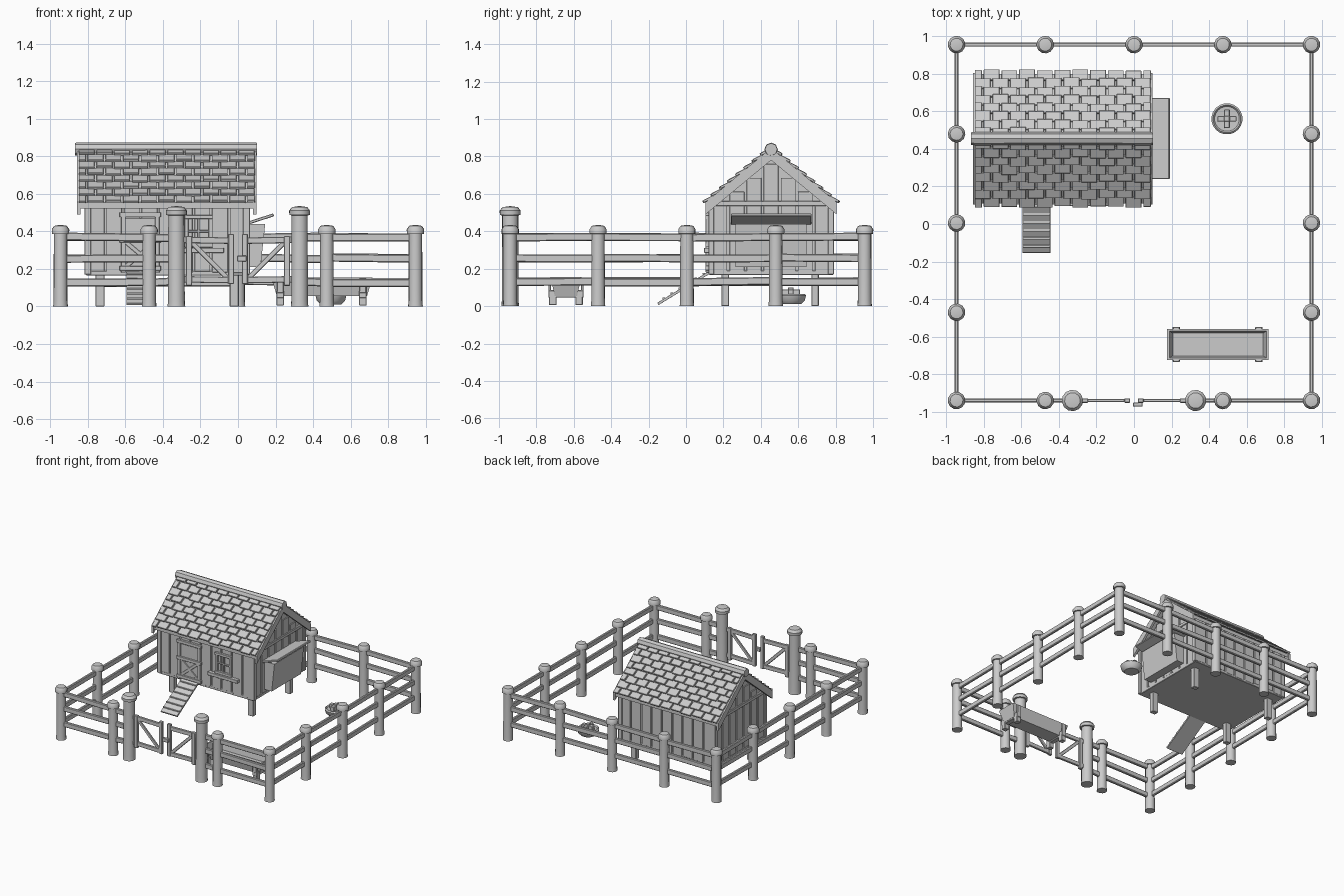
import bpy, bmesh, math, random
from mathutils import Vector, Matrix

if "Cube" in bpy.data.objects:
    bpy.data.objects.remove(bpy.data.objects["Cube"])
random.seed(4)
R = random.uniform


def finish(name, bm):
    bmesh.ops.recalc_face_normals(bm, faces=bm.faces)
    me = bpy.data.meshes.new(name)
    bm.to_mesh(me)
    bm.free()
    ob = bpy.data.objects.new(name, me)
    bpy.context.collection.objects.link(ob)
    return ob


def blocks(name, mats, bevel=0.003):
    bm = bmesh.new()
    for m in mats:
        bmesh.ops.create_cube(bm, size=1, matrix=m)
    ob = finish(name, bm)
    if bevel:
        b = ob.modifiers.new("bevel", 'BEVEL')
        b.width, b.segments = bevel, 1
    return ob


def box(x0, x1, y0, y1, z0, z1):
    return Matrix.Translation(((x0+x1)/2, (y0+y1)/2, (z0+z1)/2)) @ Matrix.Diagonal((x1-x0, y1-y0, z1-z0, 1))


def beam(a, b, w, t, up=(0, 0, 1)):
    # w is the sideways width, t the thickness towards up
    a, b = Vector(a), Vector(b)
    x = (b-a).normalized()
    y = Vector(up).cross(x).normalized()
    z = x.cross(y)
    m = Matrix((x, y, z)).transposed().to_4x4()
    return Matrix.Translation((a+b)/2) @ m @ Matrix.Diagonal(((b-a).length, w, t, 1))


def lathe(name, profile, loc, n=12):
    bm = bmesh.new()
    vs = [bm.verts.new((r, 0, z)) for r, z in profile]
    es = [bm.edges.new(p) for p in zip(vs, vs[1:])]
    bmesh.ops.spin(bm, geom=vs+es, cent=(0, 0, 0), axis=(0, 0, 1), angle=2*math.pi, steps=n)
    bmesh.ops.remove_doubles(bm, verts=bm.verts, dist=1e-4)
    ob = finish(name, bm)
    ob.location = loc
    ob.rotation_euler.z = R(0, 3)
    bpy.ops.object.select_all(action='DESELECT')
    ob.select_set(True)
    bpy.context.view_layer.objects.active = ob
    bpy.ops.object.shade_smooth_by_angle(angle=math.radians(35))
    return ob


def prism(name, pts, x0, x1):
    # closed yz outline extruded along x
    bm = bmesh.new()
    f = bm.faces.new([bm.verts.new((x0, y, z)) for y, z in pts])
    g = bmesh.ops.extrude_face_region(bm, geom=[f])
    bmesh.ops.translate(bm, vec=(x1-x0, 0, 0), verts=[v for v in g['geom'] if isinstance(v, bmesh.types.BMVert)])
    return finish(name, bm)


# Fence posts with domed caps
def post(name, x, y, h, r):
    c = r*1.24
    lathe(name, [(0, 0), (r*1.06, 0), (r, .03), (r*.97, h-.05), (c, h-.048), (c*1.02, h-.025),
                 (c*.75, h-.006), (0, h)], (x, y, 0))

E, F, B = .945, -.94, .955
ys = [-.94, -.47, .005, .48, .955]
for s in (-1, 1):
    for y in ys:
        post("fence_post", s*E, y, .435, .037)
    post("fence_post", s*.473, F, .435, .037)
    post("gate_post", s*.328, F, .535, .045)
for x in (-.473, 0, .473):
    post("fence_post", x, B, .435, .037)

# Fence rails, slightly uneven
rails = []
spans = [((s*E, a), (s*E, b)) for s in (-1, 1) for a, b in zip(ys, ys[1:])]
spans += [((a, B), (b, B)) for a, b in zip((-E, -.473, 0, .473), (-.473, 0, .473, E))]
spans += [((s*E, F), (s*.473, F)) for s in (-1, 1)] + [((s*.473, F), (s*.328, F)) for s in (-1, 1)]
for p, q in spans:
    for z in (.13, .257, .368):
        rails.append(beam((*p, z+R(-.005, .005)), (*q, z+R(-.005, .005)), .022, .042))
blocks("fence_rails", rails, .005)

# Two gate leaves and latch
for s in (-1, 1):
    g = [box(*sorted((s*.022, s*.052)), F-.012, F+.012, .12, .385),
         box(*sorted((s*.245, s*.277)), F-.012, F+.012, .11, .375)]
    for z in (.14, .35):
        g.append(beam((s*.03, F, z), (s*.3, F, z+.005), .018, .034))
    g.append(beam((s*.055, F, .15), (s*.245, F, .34), .014, .026))
    blocks("gate_leaf", g)
blocks("gate_latch", [box(-.005, .045, F-.033, F-.01, .24, .27)])

# Coop body
X0, X1, Y0, Y1, YC = -.80, .045, .135, .775, .455
prism("coop_body", [(Y0, .18), (Y1, .18), (Y1, .53), (YC, .79), (Y0, .53)], X0, X1)
blocks("coop_floor", [box(X0-.01, X1+.01, Y0-.01, Y1+.01, .165, .19)])
blocks("coop_legs", [box(x-.024, x+.024, y-.02, y+.02, 0, .18) for x in (-.735, -.02) for y in (.21, .69)])

# Vertical wall planks, corner posts and gable belts
pl = []
n = 9
for i in range(n):
    a = X0+(X1-X0)*i/n
    for y, d in ((Y0, -1), (Y1, 1)):
        pl.append(box(a+.005, a+(X1-X0)/n-.005, *sorted((y, y+d*.011)), .175+R(0, .012), .535))
n = 7
for i in range(n):
    a = Y0+(Y1-Y0)*i/n
    h = .5+.26*(1-abs(i-3)/3.5)
    for x, d in ((X0, -1), (X1, 1)):
        pl.append(box(*sorted((x, x+d*.009)), a+.006, a+(Y1-Y0)/n-.006, .175+R(0, .012), h))
blocks("wall_planks", pl, .002)
blocks("corner_posts", [box(x-.018, x+.018, y-.016, y+.016, .17, .54) for x in (X0, X1) for y in (Y0, Y1)])
blocks("gable_belts", [box(x-.016, x+.016, Y0, Y1, .535, .562) for x in (X0, X1)])

# Roof deck and barge boards
def chevron(name, top, thick, half, x0, x1):
    k = .827
    e = top-k*half
    return prism(name, [(YC-half, e), (YC, top), (YC+half, e), (YC+half, e-thick), (YC, top-thick), (YC-half, e-thick)], x0, x1)

chevron("roof_deck", .838, .03, .345, -.845, .085)
chevron("barge_board", .845, .065, .35, -.858, -.838)
chevron("barge_board", .845, .065, .35, .08, .098)

# Staggered shingles on both slopes
ang = math.atan(.827)
sh = []
rows, w = 8, .0945
for s in (-1, 1):
    down = Vector((0, s*math.cos(ang), -math.sin(ang)))
    up = Vector((0, s*math.sin(ang), math.cos(ang)))
    for r in range(rows):
        x = -.853 - (w/2 if r % 2 else 0)
        while x < .09:
            a, b = max(x, -.853)+.005, min(x+w, .095)-.005
            if b-a > .015:
                o = Vector(((a+b)/2, YC, .838))
                p = o+down*(.455/rows*r)+up*.003
                q = o+down*(.455/rows*(r+1)+R(-.004, .008))+up*.015
                sh.append(beam(p, q, b-a, .014, up))
            x += w
blocks("roof_shingles", sh, .002)
ridge = lathe("roof_ridge", [(0, 0), (.033, 0), (.036, .02), (.034, .5), (.036, .955), (.033, .97), (0, .97)], (-.868, YC, .838), 8)
ridge.rotation_euler = (0, math.pi/2, 0)

# Front door with crossed braces
d0, d1, yf = -.61, -.43, Y0-.012
door = [box(d0, d1, yf-.008, yf, .19, .47)]
door += [box(a, a+.024, yf-.018, yf, .18, .49) for a in (d0-.012, d1-.012)]
door += [box(d0-.02, d1+.02, yf-.02, yf, z, z+.026) for z in (.19, .34, .475)]
door += [beam((d0+.01, yf-.01, a), (d1-.01, yf-.01, b), .012, .022) for a, b in ((.21, .345), (.345, .21))]
blocks("coop_door", door, .002)

# Front window with muntins and sill
w0, w1 = -.285, -.135
win = [box(a, a+.022, yf-.018, yf, .315, .485) for a in (w0, w1-.022)]
win += [box(w0, w1, yf-.02, yf, z, z+.022) for z in (.315, .465)]
win += [box(-.216, -.204, yf-.012, yf, .32, .48), box(w0, w1, yf-.012, yf, .394, .406)]
win += [box(-.345, -.075, .096, yf+.005, .285, .312)]
blocks("coop_window", win, .002)

# Ramp with cleats
r0, r1 = Vector((-.52, .125, .18)), Vector((-.52, -.15, .012))
ramp = [beam(r0, r1, .15, .014)]
for i in range(6):
    p = r0.lerp(r1, (i+.6)/6.4)+Vector((0, -.004, .009))
    ramp.append(beam(p-Vector((.073, 0, 0)), p+Vector((.073, 0, 0)), .014, .01))
blocks("ramp", ramp, .001)

# Nest box on the right wall with lifted lid
bm = bmesh.new()
rings = [[bm.verts.new((x, y, z)) for x, z in ((.04, .21), (.12, .21), (.145, .44), (.04, .44))] for y in (.265, .645)]
for i in range(4):
    j = (i+1) % 4
    bm.faces.new((rings[0][i], rings[0][j], rings[1][j], rings[1][i]))
for r in rings:
    bm.faces.new(r)
finish("nest_box", bm)
blocks("nest_box_lid", [beam((.05, YC, .443), (.19, YC, .488), .43, .016)])

# Feed trough: tapered tub hollowed by insetting its top
bm = bmesh.new()
bmesh.ops.create_cube(bm, size=1)
for v in bm.verts:
    t = v.co.z > 0
    v.co = (.447+v.co.x*(.54 if t else .48), -.642+v.co.y*(.165 if t else .12), .155 if t else .055)
bm.normal_update()
topf = max(bm.faces, key=lambda f: f.calc_center_median().z)
bmesh.ops.inset_region(bm, faces=[topf], thickness=.016)
g = bmesh.ops.extrude_face_region(bm, geom=[topf])
for v in g['geom']:
    if isinstance(v, bmesh.types.BMVert):
        v.co = (.447+(v.co.x-.447)*.93, -.642+(v.co.y+.642)*.85, .095)
bmesh.ops.delete(bm, geom=[topf], context='FACES')
finish("trough_tub", bm)
legs = []
for x in (.225, .665):
    legs.append(box(x-.02, x+.02, -.735, -.548, .045, .085))
    legs += [box(x-.02, x+.02, y-.02, y+.02, .005, .08) for y in (-.712, -.572)]
    legs += [box(x-.018, x+.018, y-.007, y+.007, .07, .15) for y in (-.729, -.555)]
blocks("trough_legs", legs)

# Round waterer with cross-shaped handle
lathe("waterer_bowl", [(0, .01), (.055, .01), (.076, .03), (.083, .058), (.074, .066), (.066, .056), (0, .052)], (.495, .56, 0), 20)
blocks("waterer_cross", [box(.445, .545, .545, .575, .05, .09), box(.48, .51, .51, .61, .05, .09),
                         box(.48, .51, .545, .575, .05, .1)])
